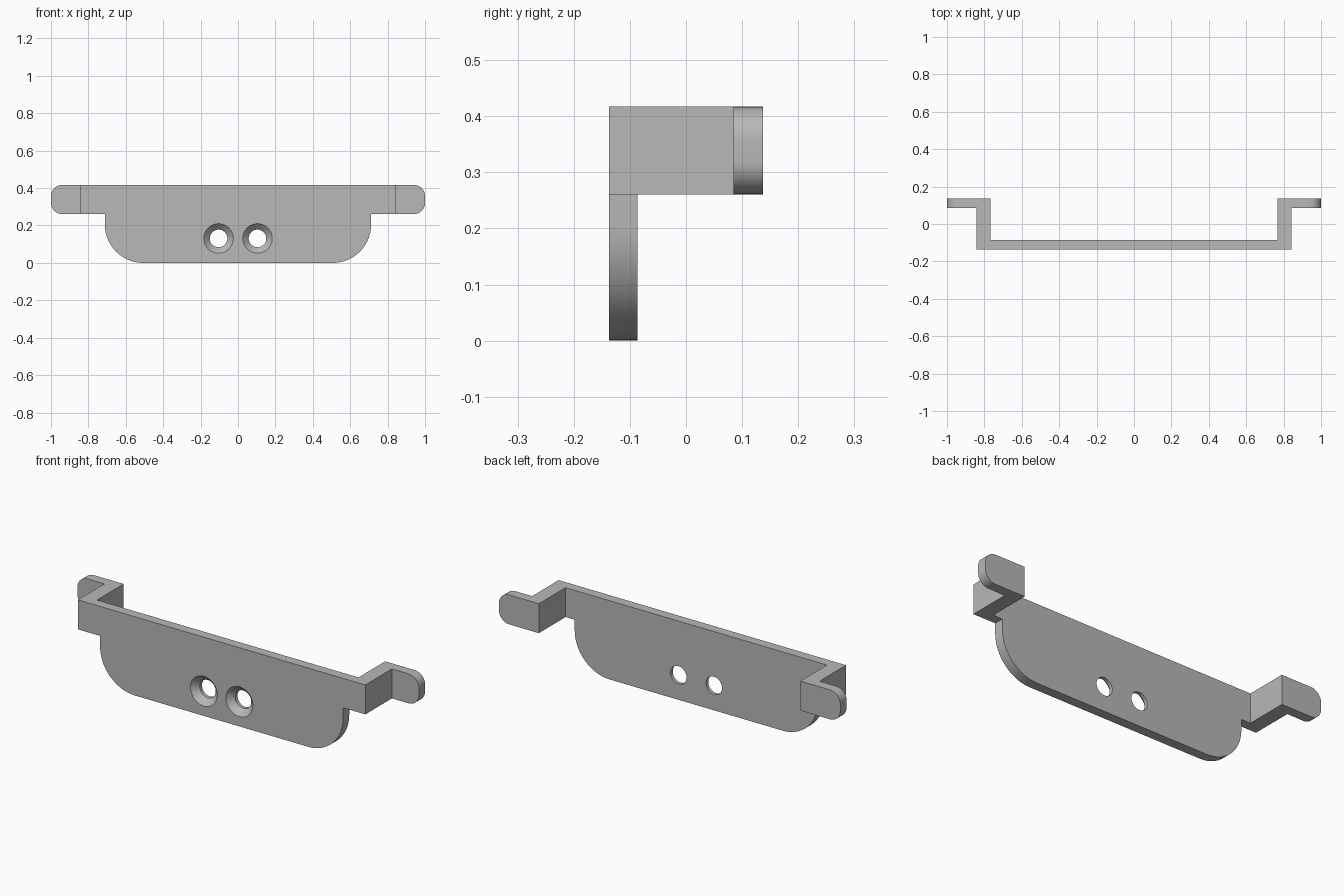
import bpy, bmesh, math
from mathutils import Vector, Matrix

if "Cube" in bpy.data.objects:
    bpy.data.objects.remove(bpy.data.objects["Cube"])

# Key sizes
TOP, BAR_BOTTOM = 0.417, 0.261
FRONT, BACK = -0.137, 0.137
PLATE_BACK, TAB_FRONT = -0.086, 0.085
ARM_IN, ARM_OUT = 0.766, 0.842

grey = bpy.data.materials.new("plain_grey")
grey.use_nodes = True
colour = (0.48, 0.48, 0.48, 1)
grey.diffuse_color = colour
grey.node_tree.nodes["Principled BSDF"].inputs["Base Color"].default_value = colour


def fillet(corners, steps=14):
    """Turn (u, v, radius) right-angle corners into a rounded outline."""
    out = []
    for i, (u, v, r) in enumerate(corners):
        p = Vector((u, v))
        if r == 0:
            out.append(p)
            continue
        a = (Vector(corners[i - 1][:2]) - p).normalized()
        b = (Vector(corners[(i + 1) % len(corners)][:2]) - p).normalized()
        centre = p + (a + b) * r
        for k in range(steps + 1):
            t = math.pi / 2 * k / steps
            out.append(centre - b * r * math.cos(t) - a * r * math.sin(t))
    return out


def mirrored(half):
    return half + [(-u, v, r) for u, v, r in reversed(half)]


def finish(name, bm):
    bmesh.ops.recalc_face_normals(bm, faces=bm.faces)
    mesh = bpy.data.meshes.new(name)
    bm.to_mesh(mesh)
    bm.free()
    mesh.materials.append(grey)
    obj = bpy.data.objects.new(name, mesh)
    bpy.context.collection.objects.link(obj)
    return obj


def prism(name, outline, place, direction):
    """Extrude a flat outline; place maps (u, v) into space."""
    bm = bmesh.new()
    face = bm.faces.new([bm.verts.new(place(p)) for p in outline])
    ext = bmesh.ops.extrude_face_region(bm, geom=[face])
    verts = [e for e in ext["geom"] if isinstance(e, bmesh.types.BMVert)]
    bmesh.ops.translate(bm, verts=verts, vec=direction)
    return finish(name, bm)


def countersink(name, x, z, segments=40):
    """Hole cutter: a cone at the front leading into a straight bore."""
    bm = bmesh.new()
    rings = []
    for y, r in ((-0.147, 0.089), (-0.105, 0.047), (0, 0.047)):
        ring = bmesh.ops.create_circle(bm, segments=segments, radius=r)["verts"]
        bmesh.ops.transform(bm, verts=ring, matrix=Matrix.Translation((x, y, z))
                            @ Matrix.Rotation(math.pi / 2, 4, "X"))
        rings.append(ring)
    for a, b in zip(rings, rings[1:]):
        for i in range(segments):
            j = (i + 1) % segments
            bm.faces.new((a[i], a[j], b[j], b[i]))
    bm.faces.new(rings[0])
    bm.faces.new(rings[-1])
    return finish(name, bm)


def boolean(obj, cutter, operation):
    cutter.hide_render = True
    mod = obj.modifiers.new(operation.lower(), "BOOLEAN")
    mod.operation, mod.solver, mod.object = operation, "EXACT", cutter
    bpy.context.view_layer.objects.active = obj
    bpy.ops.object.modifier_apply(modifier=mod.name)
    bpy.data.objects.remove(cutter)


# Bent strip seen from above: plate, arms and outward tabs
plan = mirrored([(ARM_OUT, FRONT, 0), (ARM_OUT, TAB_FRONT, 0), (1.1, TAB_FRONT, 0),
                 (1.1, BACK, 0), (ARM_IN, BACK, 0), (ARM_IN, PLATE_BACK, 0)])
bracket = prism("mounting_bracket", fillet(plan),
                lambda p: (p.x, p.y, -0.2), (0, 0, 0.9))

# Front silhouette: rounded tabs and rounded lower plate
front = mirrored([(0.712, 0, 0.205), (0.712, BAR_BOTTOM, 0),
                  (1, BAR_BOTTOM, 0.06), (1, TOP, 0.06)])
silhouette = prism("silhouette_cutter", fillet(front),
                   lambda p: (p.x, -0.4, p.y), (0, 0.8, 0))
boolean(bracket, silhouette, "INTERSECT")

# Two countersunk screw holes
for side in (-1, 1):
    boolean(bracket, countersink("screw_hole_cutter", side * 0.104, 0.131), "DIFFERENCE")

# Smooth the curved walls, keep the edges crisp
bpy.ops.object.select_all(action="DESELECT")
bracket.select_set(True)
bpy.context.view_layer.objects.active = bracket
bpy.ops.object.shade_smooth_by_angle(angle=math.radians(30))
